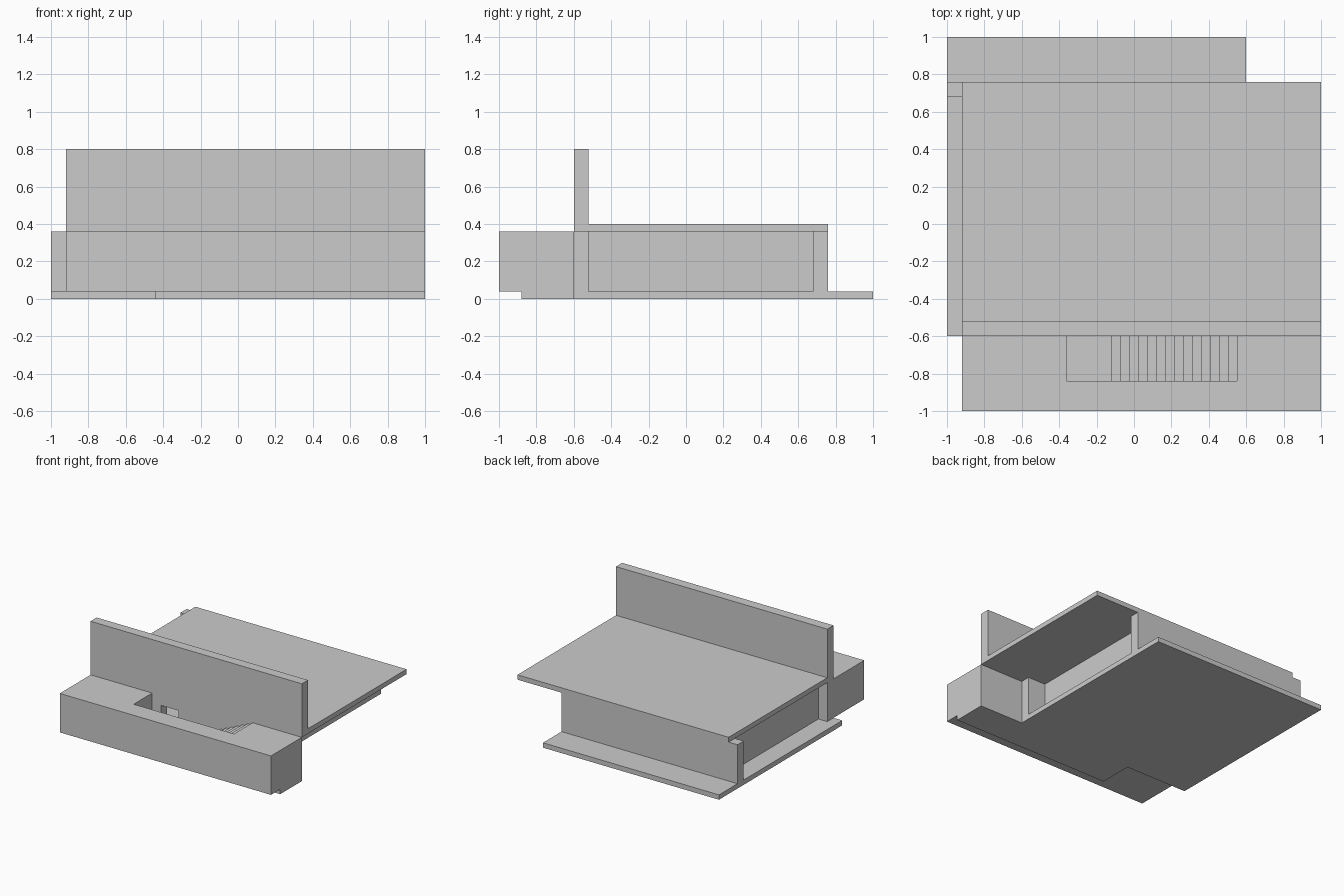
import bpy, bmesh
from mathutils import Vector

if "Cube" in bpy.data.objects:
    bpy.data.objects.remove(bpy.data.objects["Cube"])


def prism(name, outline, lo, hi, axis):
    """Extrude a closed 2D outline: axis 'z' uses (x, y), axis 'y' uses (x, z)."""
    def place(p, d):
        return (p[0], p[1], d) if axis == 'z' else (p[0], d, p[1])
    bm = bmesh.new()
    base = bm.faces.new([bm.verts.new(place(p, lo)) for p in outline])
    ext = bmesh.ops.extrude_face_region(bm, geom=[base])
    shift = Vector((0, 0, hi - lo)) if axis == 'z' else Vector((0, hi - lo, 0))
    bmesh.ops.translate(bm, vec=shift,
                        verts=[v for v in ext['geom'] if isinstance(v, bmesh.types.BMVert)])
    bmesh.ops.recalc_face_normals(bm, faces=bm.faces)
    mesh = bpy.data.meshes.new(name)
    bm.to_mesh(mesh)
    bm.free()
    obj = bpy.data.objects.new(name, mesh)
    bpy.context.collection.objects.link(obj)
    return obj


def box(name, x0, x1, y0, y1, z0, z1):
    return prism(name, [(x0, y0), (x1, y0), (x1, y1), (x0, y1)], z0, z1, 'z')


FLOOR, CEIL = 0.04, 0.36

# Stepped floor slab
prism("floor_slab", [(-1, -0.6), (-0.44, -0.6), (-0.44, -0.88), (1, -0.88),
                     (1, -0.6), (0.6, -0.6), (0.6, 1), (-1, 1)], 0, FLOOR, 'z')

# Ground storey walls; the front one has a doorway
prism("front_wall", [(-0.92, FLOOR), (-0.28, FLOOR), (-0.28, 0.28), (-0.12, 0.28),
                     (-0.12, FLOOR), (0.6, FLOOR), (0.6, CEIL), (-0.92, CEIL)],
      -0.6, -0.52, 'y')
box("back_wall", -1, 0.6, 0.68, 0.76, FLOOR, CEIL)
for name, x in (("left_room_wall", -0.84), ("right_room_wall", 0.36)):
    box(name, x, x + 0.08, -0.52, 0.68, FLOOR, CEIL)

# Roof slab and the tall parapet along its front edge
box("roof_slab", -0.92, 1, -0.52, 0.76, CEIL, 0.4)
box("parapet_wall", -0.92, 1, -0.6, -0.52, CEIL, 0.8)

# Front terrace with a sunken stairwell
terrace = box("front_terrace", -0.92, 1, -1, -0.6, FLOOR, CEIL)

# Stairwell cutter: landing on the left, 14 treads climbing to the right
STEPS, TREAD, START = 14, 0.048, -0.12
rise = (CEIL - FLOOR) / (STEPS + 1)
well = [(-0.36, 0.5), (-0.36, 0), (START, 0)]
for i in range(STEPS):
    z = FLOOR + rise * (i + 1)
    well += [(START + TREAD * i, z), (START + TREAD * (i + 1), z)]
well.append((START + TREAD * STEPS, 0.5))
cutter = prism("stairwell_cutter", well, -0.84, -0.5, 'y')
cutter.hide_render = True

cut = terrace.modifiers.new("stairwell", 'BOOLEAN')
cut.operation = 'DIFFERENCE'
cut.solver = 'EXACT'
cut.object = cutter
bpy.context.view_layer.objects.active = terrace
bpy.ops.object.modifier_apply(modifier=cut.name)
bpy.data.objects.remove(cutter)
